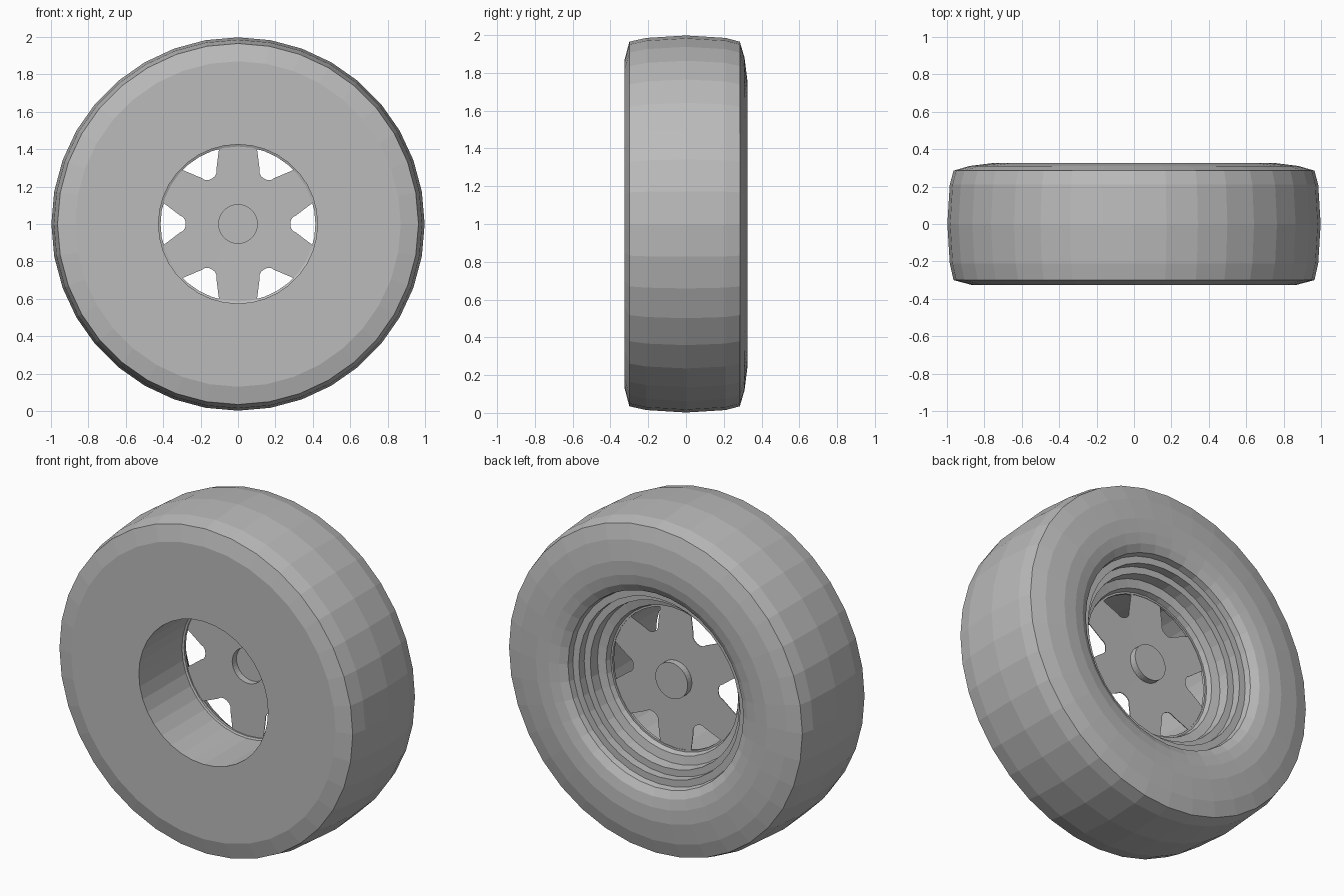
import bpy, bmesh
from math import sin, cos, radians

if "Cube" in bpy.data.objects:
    bpy.data.objects.remove(bpy.data.objects["Cube"])

SEGMENTS = 36
GREY = (0.5, 0.5, 0.5, 1)
grey = bpy.data.materials.new("wheel_grey")
grey.use_nodes = True
grey.diffuse_color = GREY
grey.node_tree.nodes["Principled BSDF"].inputs["Base Color"].default_value = GREY


def polar(r, degrees, y):
    a = radians(degrees)
    return (r * cos(a), y, 1 + r * sin(a))


def finish(bm, name):
    bmesh.ops.remove_doubles(bm, verts=bm.verts, dist=0.0005)
    mesh = bpy.data.meshes.new(name)
    bm.to_mesh(mesh)
    bm.free()
    mesh.materials.append(grey)
    obj = bpy.data.objects.new(name, mesh)
    bpy.context.collection.objects.link(obj)
    return obj


def revolve(profile, bm):
    """Turn a list of (radius, y) points around the axle."""
    rings = [[bm.verts.new(polar(r, 360 * i / SEGMENTS, y)) for r, y in profile]
             for i in range(SEGMENTS)]
    for i, ring in enumerate(rings):
        after = rings[(i + 1) % SEGMENTS]
        for j in range(len(profile) - 1):
            bm.faces.new((ring[j], ring[j + 1], after[j + 1], after[j]))


# Tyre: inner tube, flat front wall, curved tread and rounded back wall
bm = bmesh.new()
revolve([(0.425, 0.08), (0.425, -0.325), (0.87, -0.325), (0.965, -0.3),
         (0.985, -0.21), (0.998, 0), (0.985, 0.21), (0.965, 0.285),
         (0.88, 0.31), (0.76, 0.325), (0.68, 0.322), (0.62, 0.31),
         (0.577, 0.285)], bm)
finish(bm, "tyre")

# Rim: stepped well at the back, ending in a narrow lip round the spokes
bm = bmesh.new()
revolve([(0.577, 0.285), (0.57, 0.25), (0.53, 0.25), (0.53, 0.2),
         (0.49, 0.2), (0.485, 0.14), (0.435, 0.13), (0.425, 0.1),
         (0.414, 0.1), (0.414, 0.085), (0.425, 0.08)], bm)
finish(bm, "rim")

# Spoke disc: six equal sectors, each bounded by half a window on both sides
DISC_Y = 0.095
HUB_R = 0.105
window_half = [(0.28, 0), (0.283, 4), (0.295, 7), (0.315, 8.5), (0.418, 16)]
bm = bmesh.new()
for k in range(6):
    start = 60 * k
    outline = [(r, start + a) for r, a in window_half]
    outline += [(0.42, start + a) for a in (20, 30, 40)]
    outline += [(r, start + 60 - a) for r, a in reversed(window_half)]
    outline += [(HUB_R, start + a) for a in range(60, -1, -10)]
    verts = [bm.verts.new(polar(r, a, DISC_Y)) for r, a in outline]
    bm.faces.new(list(reversed(verts)))

# Hub cup: pressed backwards out of the disc
revolve([(HUB_R, DISC_Y), (HUB_R, 0.135)], bm)
bm.faces.new([bm.verts.new(polar(HUB_R, -360 * i / SEGMENTS, 0.135))
              for i in range(SEGMENTS)])
disc = finish(bm, "spoke_disc")
sheet = disc.modifiers.new("sheet_thickness", 'SOLIDIFY')
sheet.thickness = 0.004
sheet.offset = 0
